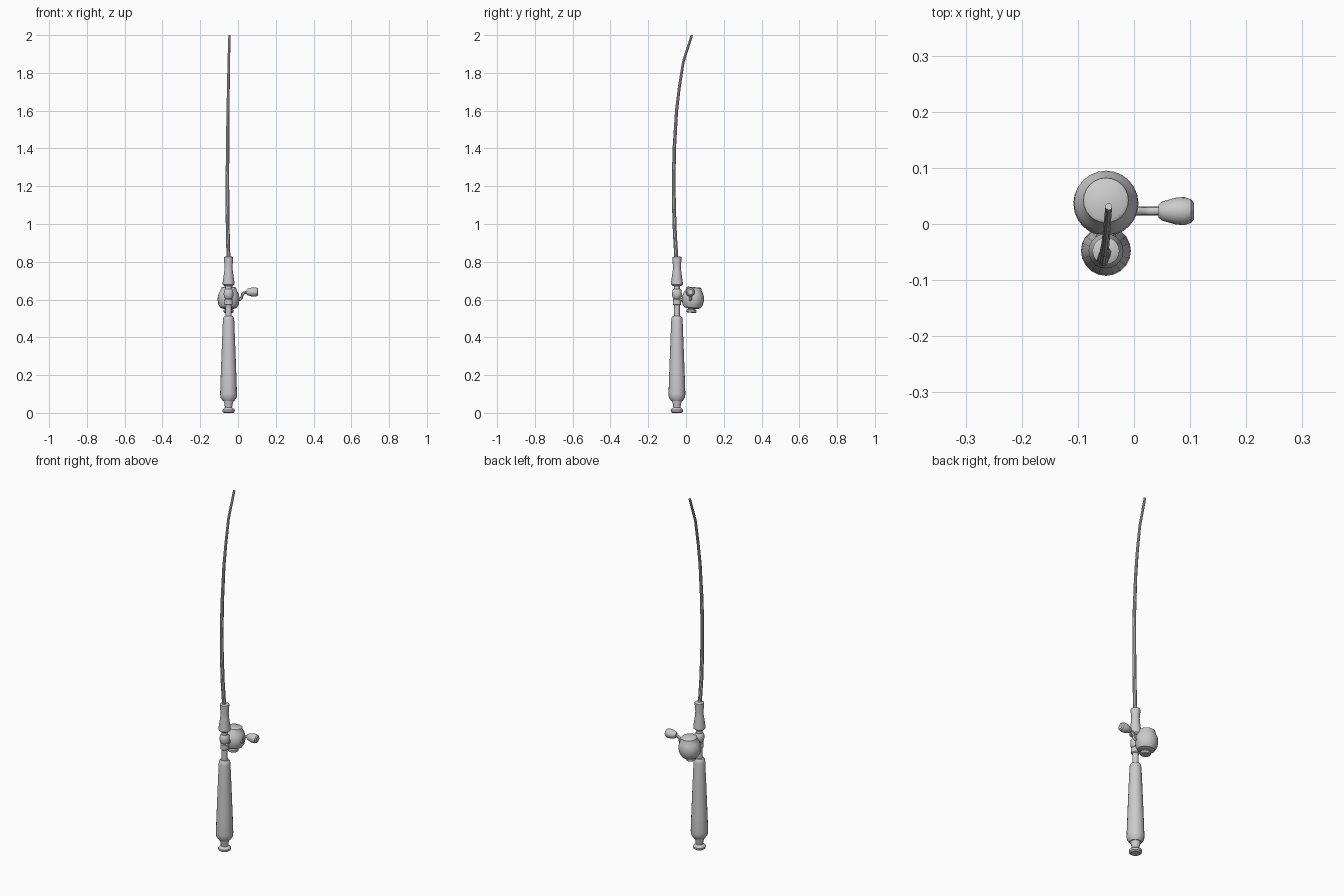
import bpy, bmesh, math
from mathutils import Vector

AX, AY = -0.05, -0.048   # rod axis


def lathe(name, profile, loc=(AX, AY, 0), rot=(0, 0, 0), sides=20):
    """Closed solid of revolution from (radius, height) pairs."""
    bm = bmesh.new()
    rings = []
    for r, h in profile:
        rings.append([bm.verts.new((r * math.cos(2 * math.pi * i / sides),
                                    r * math.sin(2 * math.pi * i / sides), h))
                      for i in range(sides)])
    for a, b in zip(rings, rings[1:]):
        for i in range(sides):
            j = (i + 1) % sides
            bm.faces.new((a[i], a[j], b[j], b[i]))
    bm.faces.new(rings[0][::-1])
    bm.faces.new(rings[-1])
    me = bpy.data.meshes.new(name)
    bm.to_mesh(me)
    bm.free()
    ob = bpy.data.objects.new(name, me)
    bpy.context.collection.objects.link(ob)
    ob.location, ob.rotation_euler = loc, rot
    smooth(ob)
    return ob


def smooth(ob):
    bpy.ops.object.select_all(action='DESELECT')
    ob.select_set(True)
    bpy.context.view_layer.objects.active = ob
    bpy.ops.object.shade_smooth_by_angle(angle=math.radians(35))


def tube(name, points, radius, kind='POLY', res=3):
    """Capped tube along (x, y, z, radius factor) points, converted to a mesh."""
    cu = bpy.data.curves.new(name, 'CURVE')
    cu.dimensions = '3D'
    cu.bevel_depth, cu.bevel_resolution, cu.use_fill_caps = radius, res, True
    sp = cu.splines.new(kind)
    sp.points.add(len(points) - 1)
    for p, (x, y, z, f) in zip(sp.points, points):
        p.co, p.radius = (x, y, z, 1), f
    ob = bpy.data.objects.new(name, cu)
    bpy.context.collection.objects.link(ob)
    bpy.ops.object.select_all(action='DESELECT')
    ob.select_set(True)
    bpy.context.view_layer.objects.active = ob
    bpy.ops.object.convert(target='MESH')
    smooth(bpy.context.object)


# Butt cap and main grip
lathe("butt_cap", [(0.024, 0), (0.032, 0.006), (0.033, 0.016), (0.027, 0.023),
                   (0.019, 0.028), (0.021, 0.045), (0.029, 0.072), (0.029, 0.085)])
lathe("main_grip", [(0.031, 0.064), (0.043, 0.082), (0.0445, 0.10), (0.042, 0.18),
                    (0.036, 0.34), (0.030, 0.49), (0.028, 0.505), (0.022, 0.512)])

# Reel seat and its two clamp rings
lathe("reel_seat", [(0.016, 0.50), (0.016, 0.69)])
lathe("upper_clamp", [(0.018, 0.605), (0.024, 0.612), (0.026, 0.63),
                      (0.024, 0.648), (0.018, 0.655)])
lathe("lower_clamp", [(0.018, 0.57), (0.022, 0.574), (0.022, 0.60), (0.018, 0.605)])

# Fore grip
lathe("fore_grip", [(0.022, 0.672), (0.031, 0.680), (0.031, 0.692), (0.022, 0.755),
                    (0.021, 0.775), (0.024, 0.812), (0.024, 0.824), (0.016, 0.828)])

# Bent, tapering rod blank
tube("rod_blank", [(-0.05, -0.05, 0.80, 1.0), (-0.054, -0.059, 0.95, 1.0),
                   (-0.056, -0.064, 1.10, 0.97), (-0.056, -0.065, 1.25, 0.92),
                   (-0.055, -0.062, 1.40, 0.87), (-0.053, -0.050, 1.60, 0.78),
                   (-0.051, -0.036, 1.72, 0.72), (-0.049, -0.014, 1.86, 0.66),
                   (-0.045, 0.031, 2.0, 0.6)], 0.0105)

# Reel body, slightly tilted, with its rear stub
tilt = (math.radians(-5), 0, 0)
lathe("reel_body", [(0.030, -0.050), (0.044, -0.045), (0.054, -0.028), (0.058, -0.006),
                    (0.057, 0.014), (0.051, 0.033), (0.042, 0.048), (0.040, 0.060),
                    (0.034, 0.064)], (AX, 0.037, 0.602), tilt, 24)
lathe("reel_rear_stub", [(0.022, -0.072), (0.027, -0.068), (0.027, -0.058),
                         (0.020, -0.054), (0.020, -0.03)], (AX, 0.034, 0.602), tilt)

# Foot joining reel to the seat
tube("reel_foot", [(AX, AY, 0.605, 1), (AX, 0.0, 0.605, 1)], 0.017)

# Crank arm and knob
tube("crank_arm", [(-0.03, 0.023, 0.60, 1), (0.010, 0.023, 0.60, 1),
                   (0.018, 0.023, 0.607, 1), (0.024, 0.023, 0.630, 1),
                   (0.032, 0.023, 0.636, 1), (0.055, 0.023, 0.638, 1)], 0.008)
lathe("crank_knob", [(0.012, 0.044), (0.017, 0.050), (0.024, 0.075), (0.025, 0.090),
                     (0.021, 0.102), (0.014, 0.107)], (0, 0.023, 0.64),
      (0, math.radians(90), 0), 16)
